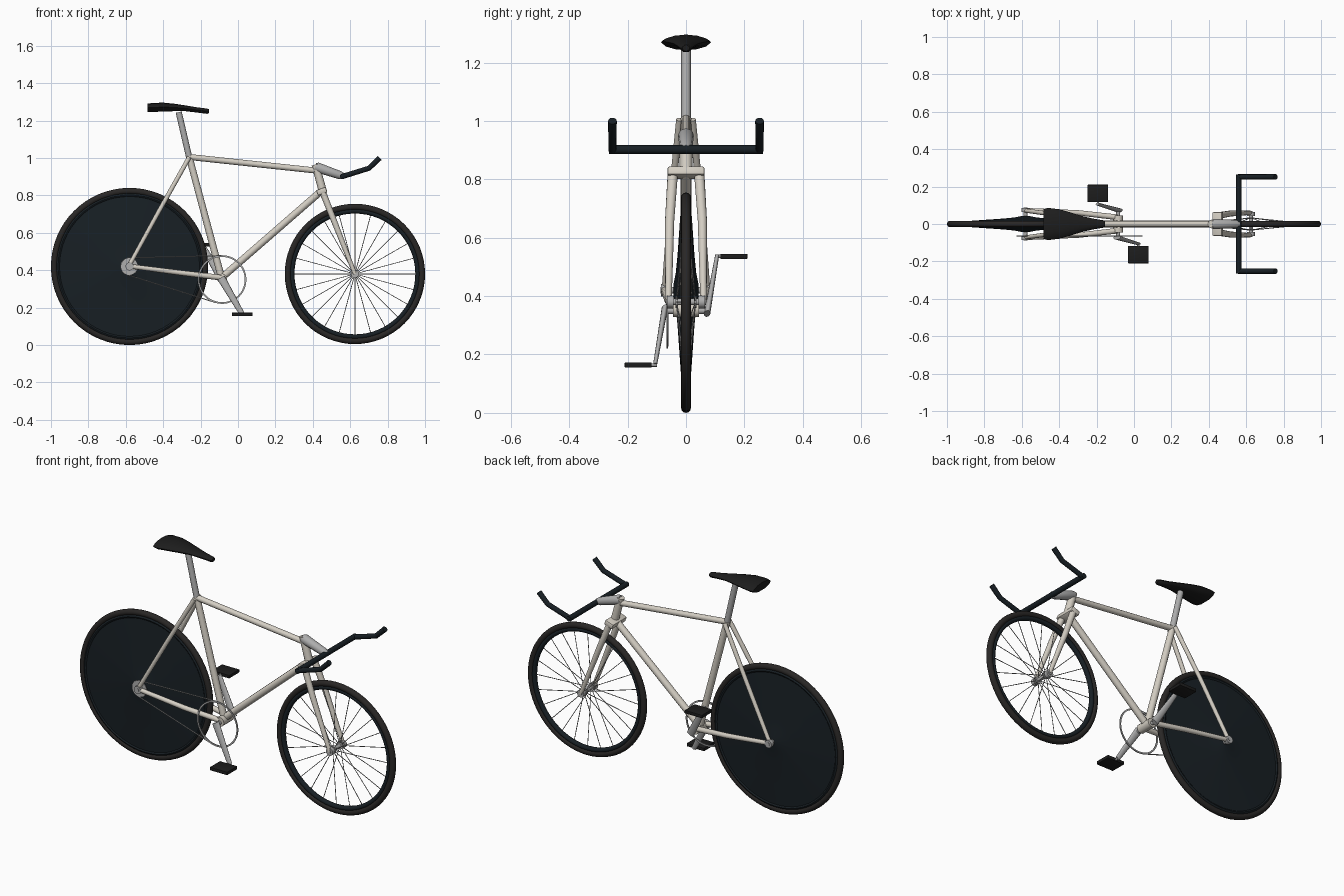
import bpy, bmesh, math
from mathutils import Matrix, Vector

if "Cube" in bpy.data.objects:
    bpy.data.objects.remove(bpy.data.objects["Cube"])


def mat(name, c):
    m = bpy.data.materials.new(name)
    m.diffuse_color = (*c, 1)
    m.use_nodes = True
    m.node_tree.nodes["Principled BSDF"].inputs["Base Color"].default_value = m.diffuse_color
    return m


CREAM = mat("cream_paint", (0.66, 0.62, 0.55))
METAL = mat("bare_metal", (0.42, 0.42, 0.42))
TYRE = mat("tyre_rubber", (0.022, 0.020, 0.019))
CARBON = mat("dark_carbon", (0.009, 0.014, 0.018))
BLACK = mat("black_plastic", (0.012, 0.012, 0.012))


def finish(name, me, m):
    me.materials.clear()
    me.materials.append(m)
    me.shade_smooth()
    me.set_sharp_from_angle(angle=math.radians(35))
    ob = bpy.data.objects.new(name, me)
    bpy.context.collection.objects.link(ob)
    return ob


def tubes(name, paths, m, res=4):
    """Each path is a list of (x, y, z, radius); swept to one capped mesh."""
    cu = bpy.data.curves.new(name, 'CURVE')
    cu.dimensions = '3D'
    cu.bevel_depth = 1
    cu.bevel_resolution = res
    cu.use_fill_caps = True
    for p in paths:
        s = cu.splines.new('POLY')
        s.points.add(len(p) - 1)
        for pt, (x, y, z, r) in zip(s.points, p):
            pt.co = (x, y, z, 1)
            pt.radius = r
    tmp = bpy.data.objects.new("tmp", cu)
    bpy.context.collection.objects.link(tmp)
    dg = bpy.context.evaluated_depsgraph_get()
    me = bpy.data.meshes.new_from_object(tmp.evaluated_get(dg))
    bpy.data.objects.remove(tmp)
    return finish(name, me, m)


def both(path):
    """The path and its mirror image across y = 0."""
    return [path, [(x, -y, z, r) for x, y, z, r in path]]


def skin(name, rings, m, loop=False, caps=False):
    """Bridges equal closed rings of points."""
    bm = bmesh.new()
    vs = [[bm.verts.new(p) for p in ring] for ring in rings]
    n, k = len(vs), len(vs[0])
    for i in range(n if loop else n - 1):
        a, b = vs[i], vs[(i + 1) % n]
        for j in range(k):
            bm.faces.new((a[j], a[(j + 1) % k], b[(j + 1) % k], b[j]))
    if caps:
        bm.faces.new(vs[0])
        bm.faces.new(vs[-1])
    bmesh.ops.recalc_face_normals(bm, faces=bm.faces)
    me = bpy.data.meshes.new(name)
    bm.to_mesh(me)
    bm.free()
    return finish(name, me, m)


def lathe(name, c, profile, m, n=64):
    """Turns a closed (radius, y) profile about the y axis through c."""
    rings = []
    for i in range(n):
        a = math.tau * i / n
        rings.append([(c[0] + r * math.cos(a), y, c[1] + r * math.sin(a)) for r, y in profile])
    return skin(name, rings, m, loop=True)


def circle(r, rad, wid, n=12):
    return [(r + rad * math.cos(math.tau * i / n), wid * math.sin(math.tau * i / n)) for i in range(n)]


def box(name, c, size, m, tilt=0, bevel=0.004):
    bm = bmesh.new()
    bmesh.ops.create_cube(bm, size=1, matrix=Matrix.Translation(c)
                          @ Matrix.Rotation(tilt, 4, 'Y') @ Matrix.Diagonal((*size, 1)))
    bmesh.ops.bevel(bm, geom=bm.edges[:], offset=bevel, segments=2, affect='EDGES', profile=0.5)
    me = bpy.data.meshes.new(name)
    bm.to_mesh(me)
    bm.free()
    return finish(name, me, m)


REAR, FRONT, CRANK = (-0.58, 0.42), (0.625, 0.38), (-0.085, 0.35)

# Rear disc wheel
lathe("rear_tyre", REAR, circle(0.403, 0.017, 0.017), TYRE)
lathe("rear_rim", REAR, circle(0.382, 0.012, 0.016), CARBON)
half = [(0.004, 0.044), (0.025, 0.042), (0.06, 0.035), (0.12, 0.029), (0.25, 0.02), (0.378, 0.011)]
lathe("rear_disc", REAR, half + [(r, -y) for r, y in reversed(half)], CARBON)

# Front spoked wheel
lathe("front_tyre", FRONT, circle(0.358, 0.017, 0.017), TYRE)
lathe("front_rim", FRONT, circle(0.336, 0.013, 0.014), CARBON)
spokes = []
for i in range(24):
    a = math.tau * i / 24
    c, s = math.cos(a), math.sin(a)
    y = 0.032 if i % 2 else -0.032
    spokes.append([(FRONT[0] + r * c, w, FRONT[1] + r * s, 0.002) for r, w in ((0.012, y), (0.33, 0))])
tubes("front_spokes", spokes, METAL, 1)

# Hubs and axle nuts
for name, (cx, cz), w in (("front", FRONT, 0.068), ("rear", REAR, 0.088)):
    tubes(name + "_axle", [[(cx, -w, cz, 0.011), (cx, w, cz, 0.011)]], METAL)
    tubes(name + "_axle_nuts", both([(cx, w - 0.025, cz, 0.022), (cx, w - 0.003, cz, 0.022)]), METAL)
tubes("front_hub_flanges", both([(*FRONT[:1], 0.028, FRONT[1], 0.02), (FRONT[0], 0.036, FRONT[1], 0.02)]), METAL)

# Frame
tubes("seat_tube", [[(-0.087, 0, 0.355, 0.019), (-0.262, 0, 1.01, 0.018)]], CREAM)
tubes("top_tube", [[(-0.26, 0, 1.005, 0.016), (0.425, 0, 0.932, 0.016)]], CREAM)
tubes("down_tube", [[(-0.087, 0, 0.36, 0.019), (0.447, 0, 0.825, 0.019)]], CREAM)
tubes("head_tube", [[(0.414, 0, 0.965, 0.021), (0.455, 0, 0.815, 0.022)]], CREAM)
tubes("bottom_bracket", [[(CRANK[0], -0.045, 0.355, 0.027), (CRANK[0], 0.045, 0.355, 0.027)]], CREAM)
tubes("seat_stays", both([(-0.26, 0.022, 1.005, 0.012), (-0.42, 0.05, 0.72, 0.012),
                          (-0.582, 0.072, 0.425, 0.011)]), CREAM)
tubes("chain_stays", both([(-0.09, 0.036, 0.36, 0.015), (-0.3, 0.06, 0.385, 0.014),
                           (-0.585, 0.074, 0.422, 0.012)]), CREAM)

# Fork
box("fork_crown", (0.448, 0, 0.822), (0.055, 0.128, 0.032), CREAM, math.radians(-20), 0.008)
tubes("fork_blades", both([(0.45, 0.045, 0.825, 0.018), (0.515, 0.056, 0.66, 0.016),
                           (0.625, 0.06, 0.38, 0.011)]), CREAM)

# Saddle, lofted along x from (x, half width, top, bottom)
rings = []
for x, w, t, b in ((-0.483, 0.08, 1.29, 1.247), (-0.46, 0.086, 1.294, 1.245), (-0.4, 0.079, 1.296, 1.249),
                   (-0.34, 0.062, 1.29, 1.250), (-0.28, 0.043, 1.281, 1.250), (-0.22, 0.029, 1.271, 1.243),
                   (-0.165, 0.02, 1.264, 1.236), (-0.155, 0.013, 1.26, 1.24)):
    e = b + (t - b) * 0.5
    right = [(0.5 * w, t - (t - e) * 0.18), (0.85 * w, t - (t - e) * 0.55), (w, e),
             (0.8 * w, e - (e - b) * 0.6), (0.4 * w, b)]
    ring = [(0, t)] + right + [(-y, z) for y, z in reversed(right)]
    rings.append([(x, y, z) for y, z in ring])
skin("saddle", rings, BLACK, caps=True)
tubes("seat_post", [[(-0.258, 0, 0.99, 0.0165), (-0.317, 0, 1.245, 0.0165)]], METAL)

# Stem and handlebar
tubes("stem", [[(0.412, 0, 0.953, 0.022), (0.425, 0, 0.949, 0.027), (0.545, 0, 0.908, 0.022),
                (0.563, 0, 0.902, 0.016)]], METAL)
tubes("handlebar", [[(0.56, -0.264, 0.902, 0.015), (0.56, 0.264, 0.902, 0.015)]], CARBON)
tubes("handlebar_horns", both([(0.555, 0.252, 0.9, 0.014), (0.70, 0.252, 0.945, 0.014),
                               (0.757, 0.252, 1.0, 0.015)]), CARBON)

# Chainring, cog and chain
lathe("chainring", CRANK, [(0.121, -0.061), (0.13, -0.061), (0.13, -0.066), (0.121, -0.066)], METAL, 48)
lathe("rear_cog", REAR, [(0.01, -0.061), (0.046, -0.061), (0.046, -0.066), (0.01, -0.066)], METAL, 24)
ra, rb = 0.046, 0.128
d = Vector(CRANK) - Vector(REAR)
base, off = math.atan2(d.y, d.x), math.acos((ra - rb) / d.length)


def on_circle(c, r, a):
    return (c[0] + r * math.cos(a), -0.0635, c[1] + r * math.sin(a), 0.003)


arc = [on_circle(REAR, ra, base + off + (math.tau - 2 * off) * i / 10) for i in range(11)]
tubes("chain", [[on_circle(CRANK, rb, base + off)] + arc + [on_circle(CRANK, rb, base - off)]], METAL, 1)

# Cranks and pedals, the second pair turned half a revolution
tubes("crank_axle", [[(CRANK[0], -0.08, CRANK[1], 0.011), (CRANK[0], 0.08, CRANK[1], 0.011)]], METAL)
for s, side in ((1, "right"), (-1, "left")):
    px, pz = CRANK[0] + s * 0.108, CRANK[1] - s * 0.186
    ob = tubes(side + "_crank", [[(CRANK[0] - s * 0.006, 0, CRANK[1] + s * 0.01, 0.022), (px, 0, pz, 0.014)]], METAL)
    for v in ob.data.vertices:
        t = (v.co.z - CRANK[1]) / (pz - CRANK[1])
        v.co.y = v.co.y * 0.5 - s * (0.074 + 0.032 * t)
    tubes(side + "_pedal_axle", [[(px, -s * 0.1, pz, 0.006), (px, -s * 0.15, pz, 0.006)]], METAL)
    box(side + "_pedal", (px, -s * 0.164, pz), (0.11, 0.092, 0.018), BLACK, 0, 0.002)
